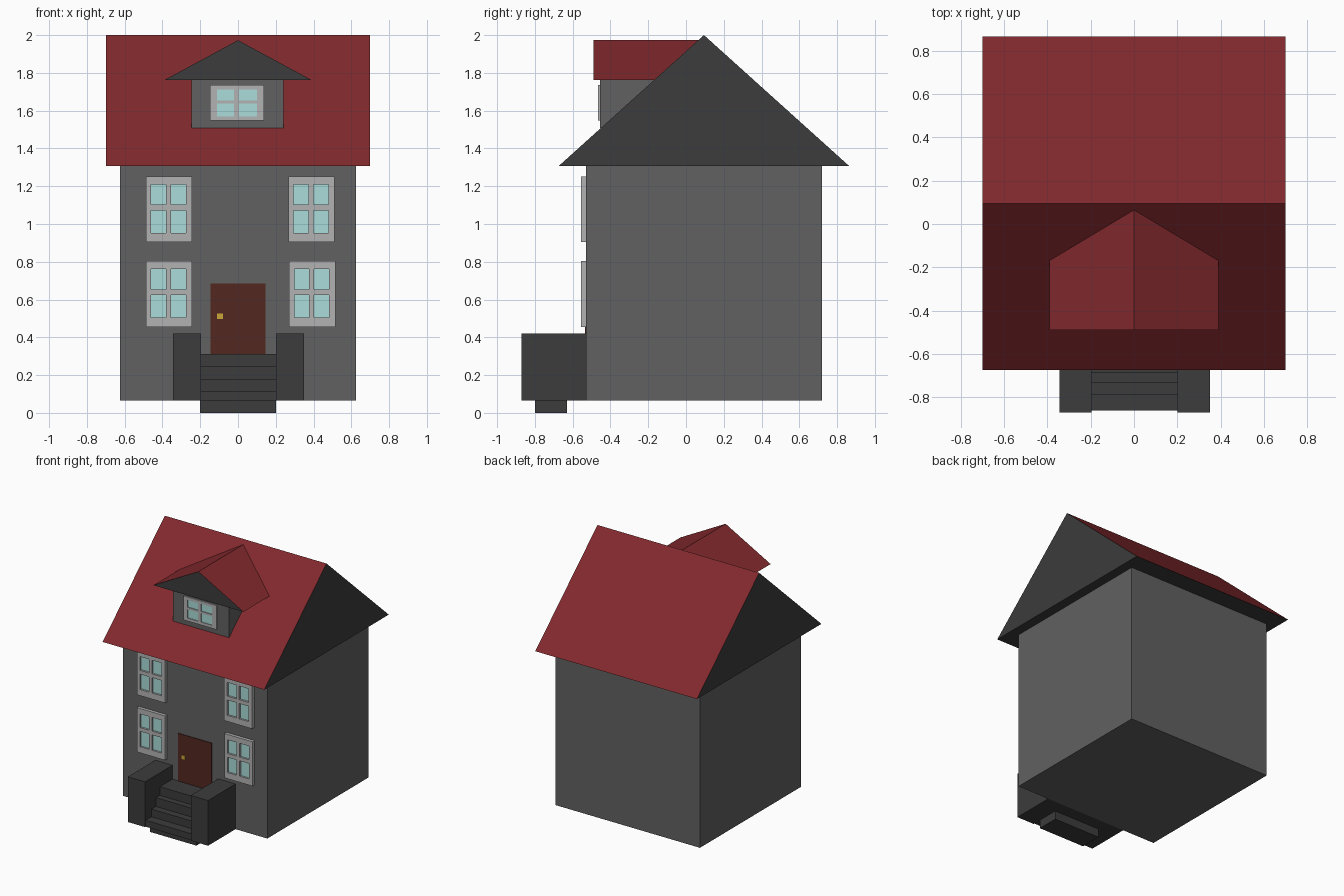
import bpy, bmesh
from mathutils import Vector

if "Cube" in bpy.data.objects:
    bpy.data.objects.remove(bpy.data.objects["Cube"])


def material(name, r, g, b):
    m = bpy.data.materials.new(name)
    m.diffuse_color = (r, g, b, 1)
    m.use_nodes = True
    m.node_tree.nodes["Principled BSDF"].inputs["Base Color"].default_value = m.diffuse_color
    return m


RED = material("roof_red", 0.22, 0.022, 0.026)
WALL = material("wall_grey", 0.12, 0.12, 0.12)
DARK = material("dark_grey", 0.045, 0.045, 0.045)
FRAME = material("frame_grey", 0.45, 0.45, 0.45)
GLASS = material("glass_blue", 0.40, 0.72, 0.70)
WOOD = material("door_brown", 0.085, 0.02, 0.014)
BRASS = material("brass", 0.60, 0.38, 0.04)


def finish(name, bm, *mats):
    bmesh.ops.recalc_face_normals(bm, faces=bm.faces)
    mesh = bpy.data.meshes.new(name)
    if len(mats) > 1:  # second material covers the upward slopes
        for f in bm.faces:
            f.normal_update()
            f.material_index = int(f.normal.z > 0.1)
    bm.to_mesh(mesh)
    bm.free()
    for m in mats:
        mesh.materials.append(m)
    ob = bpy.data.objects.new(name, mesh)
    bpy.context.collection.objects.link(ob)
    return ob


def prism(name, points, depth, *mats):
    """Extrude a closed 3D outline along the depth vector."""
    bm = bmesh.new()
    face = bm.faces.new([bm.verts.new(p) for p in points])
    ext = bmesh.ops.extrude_face_region(bm, geom=[face], use_keep_orig=True)
    verts = [v for v in ext["geom"] if isinstance(v, bmesh.types.BMVert)]
    bmesh.ops.translate(bm, vec=Vector(depth), verts=verts)
    return finish(name, bm, *mats)


def box(name, x0, x1, y0, y1, z0, z1, mat):
    outline = [(x0, y0, z0), (x1, y0, z0), (x1, y0, z1), (x0, y0, z1)]
    return prism(name, outline, (0, y1 - y0, 0), mat)


def window(name, x, z, xs, zs, front, back, glass_y):
    """Frame with four openings, one glass pane set back in each."""
    bm = bmesh.new()
    grid = [[bm.verts.new((x + a, front, z + b)) for b in zs] for a in xs]
    for i in range(5):
        for j in range(5):
            if i in (1, 3) and j in (1, 3):
                box(name + "_pane", x + xs[i], x + xs[i + 1], glass_y, back + 0.005,
                    z + zs[j], z + zs[j + 1], GLASS)
            else:
                bm.faces.new((grid[i][j], grid[i + 1][j],
                              grid[i + 1][j + 1], grid[i][j + 1]))
    ext = bmesh.ops.extrude_face_region(bm, geom=bm.faces[:], use_keep_orig=True)
    verts = [v for v in ext["geom"] if isinstance(v, bmesh.types.BMVert)]
    bmesh.ops.translate(bm, vec=Vector((0, back - front, 0)), verts=verts)
    finish(name + "_frame", bm, FRAME)


# House body and main roof
box("house_body", -0.625, 0.625, -0.53, 0.72, 0.066, 1.31, WALL)
prism("main_roof", [(-0.70, -0.675, 1.306), (-0.70, 0.865, 1.306), (-0.70, 0.095, 2.0)],
      (1.40, 0, 0), DARK, RED)

# Dormer
box("dormer_body", -0.245, 0.24, -0.455, -0.12, 1.507, 1.765, WALL)
prism("dormer_roof", [(-0.39, -0.49, 1.762), (0.39, -0.49, 1.762), (0, -0.49, 1.973)],
      (0, 0.57, 0), DARK, RED)
window("dormer_window", -0.147, 1.547, (0, 0.037, 0.127, 0.153, 0.248, 0.285),
       (0, 0.023, 0.092, 0.108, 0.166, 0.188), -0.466, -0.455, -0.460)

# Facade windows
for name, x, z in (("upper_left_window", -0.488, 0.904), ("upper_right_window", 0.267, 0.904),
                   ("lower_left_window", -0.488, 0.456), ("lower_right_window", 0.270, 0.456)):
    window(name, x, z, (0, 0.028, 0.107, 0.132, 0.212, 0.245),
           (0, 0.048, 0.168, 0.198, 0.305, 0.347), -0.555, -0.53, -0.54)

# Door
box("door", -0.145, 0.145, -0.535, -0.525, 0.31, 0.686, WOOD)
box("door_knob", -0.11, -0.08, -0.541, -0.53, 0.497, 0.527, BRASS)

# Entrance stair with side walls and ground step
box("stair_wall_left", -0.345, -0.196, -0.87, -0.53, 0.066, 0.42, DARK)
box("stair_wall_right", 0.20, 0.35, -0.87, -0.53, 0.066, 0.42, DARK)
profile = [(-0.53, 0.066)]
for y, z0, z1 in ((-0.862, 0.066, 0.116), (-0.79, 0.116, 0.176),
                  (-0.735, 0.176, 0.245), (-0.687, 0.245, 0.312)):
    profile += [(y, z0), (y, z1)]
profile.append((-0.53, 0.312))
prism("stair_steps", [(-0.196, y, z) for y, z in profile], (0.396, 0, 0), DARK)
box("ground_step", -0.20, 0.20, -0.80, -0.63, 0, 0.066, DARK)
